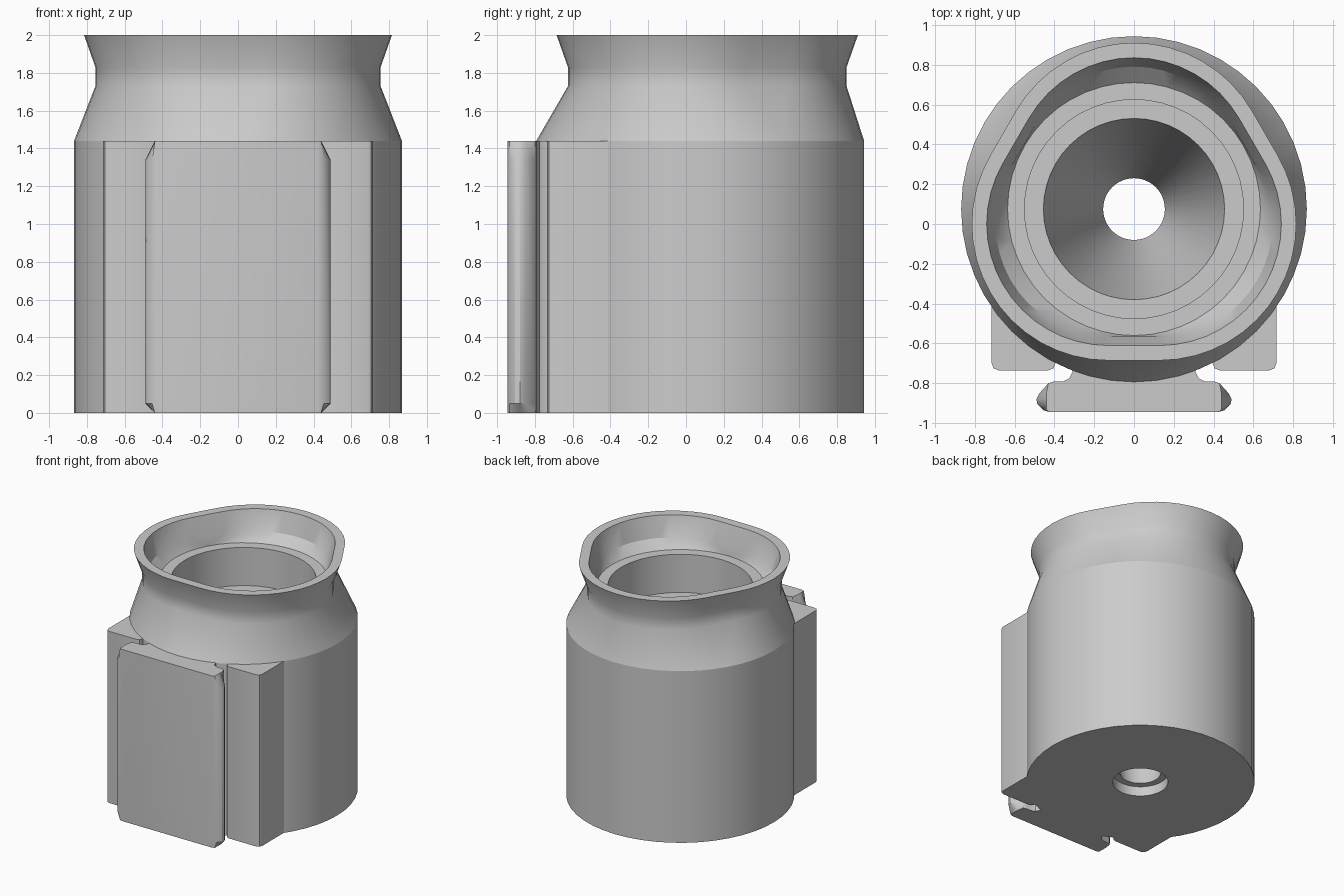
import bpy, bmesh
from math import cos, sin, radians

if "Cube" in bpy.data.objects:
    bpy.data.objects.remove(bpy.data.objects["Cube"])

GREY = bpy.data.materials.new("plain_grey")
GREY.use_nodes = True
GREY.diffuse_color = (0.6, 0.6, 0.6, 1)
GREY.node_tree.nodes["Principled BSDF"].inputs["Base Color"].default_value = (0.6, 0.6, 0.6, 1)

CENTRE_Y = 0.075
SHOULDER = 1.44
LOBE_STEPS = 16


def loft(name, rings, closed=False):
    """Skin equal-length rings of points; closed joins last ring to first, else caps both ends."""
    bm = bmesh.new()
    loops = [[bm.verts.new(p) for p in ring] for ring in rings]
    pairs = list(zip(loops, loops[1:]))
    if closed:
        pairs.append((loops[-1], loops[0]))
    else:
        bm.faces.new(loops[0])
        bm.faces.new(loops[-1])
    for a, b in pairs:
        for i in range(len(a)):
            j = (i + 1) % len(a)
            bm.faces.new((a[i], a[j], b[j], b[i]))
    bmesh.ops.remove_doubles(bm, verts=bm.verts, dist=0.0005)
    bmesh.ops.recalc_face_normals(bm, faces=bm.faces)
    mesh = bpy.data.meshes.new(name)
    bm.to_mesh(mesh)
    bm.free()
    mesh.materials.append(GREY)
    obj = bpy.data.objects.new(name, mesh)
    bpy.context.collection.objects.link(obj)
    bpy.ops.object.select_all(action="DESELECT")
    obj.select_set(True)
    bpy.context.view_layer.objects.active = obj
    bpy.ops.object.shade_smooth_by_angle(angle=radians(30))
    return obj


def three_lobed(z, radius, offset=0):
    """Rounded three-sided ring; an offset of zero gives a circle."""
    ring = []
    for lobe in (90, 210, 330):
        cx, cy = offset * cos(radians(lobe)), offset * sin(radians(lobe))
        for i in range(LOBE_STEPS + 1):
            a = radians(lobe - 60 + 120 * i / LOBE_STEPS)
            ring.append((cx + radius * cos(a), CENTRE_Y + cy + radius * sin(a), z))
    return ring


# Hollow body: counterbore, outer wall, flared collar, inner ledges, funnel
LOBE = 0.15
stations = [
    (0.08, 0.155), (0.08, 0.21), (0, 0.21), (0, 0.868), (SHOULDER, 0.868),
    (1.73, 0.625, LOBE), (1.83, 0.625, LOBE), (2, 0.685, LOBE),
    (2, 0.61, LOBE), (1.83, 0.565, LOBE),
    (1.76, 0.635), (1.76, 0.55), (SHOULDER, 0.55), (SHOULDER, 0.455),
]
body = loft("hollow_body", [three_lobed(*s) for s in stations], closed=True)
verts = body.data.vertices
for edge in body.data.edges:
    if all(abs(verts[v].co.z - SHOULDER) < 0.001 for v in edge.vertices):
        edge.use_edge_sharp = True

# Side blocks flanking the front rail
block = [(0.715, -0.40), (0.715, -0.70), (0.705, -0.725), (0.68, -0.735),
         (0.43, -0.735), (0.405, -0.725), (0.395, -0.70), (0.38, -0.60), (0.50, -0.30)]
for name, side in (("left_block", 1), ("right_block", -1)):
    loft(name, [[(side * x, y, z) for x, y in block] for z in (0, SHOULDER)])

# Front mounting rail: narrow neck and wide plate with clipped corners
half = [(0.31, -0.60), (0.31, -0.745), (0.325, -0.775), (0.355, -0.79),
        (0.40, -0.79), (0.43, -0.80), (0.475, -0.85), (0.49, -0.88),
        (0.485, -0.905), (0.455, -0.935), (0.42, -0.945)]
profile = half + [(-x, y) for x, y in reversed(half)]


def rail_ring(z, limit):
    return [(max(-limit, min(limit, x)), y, z) for x, y in profile]


loft("front_rail", [rail_ring(0, 0.44), rail_ring(0.05, 0.49),
                    rail_ring(1.34, 0.49), rail_ring(SHOULDER, 0.44)])
